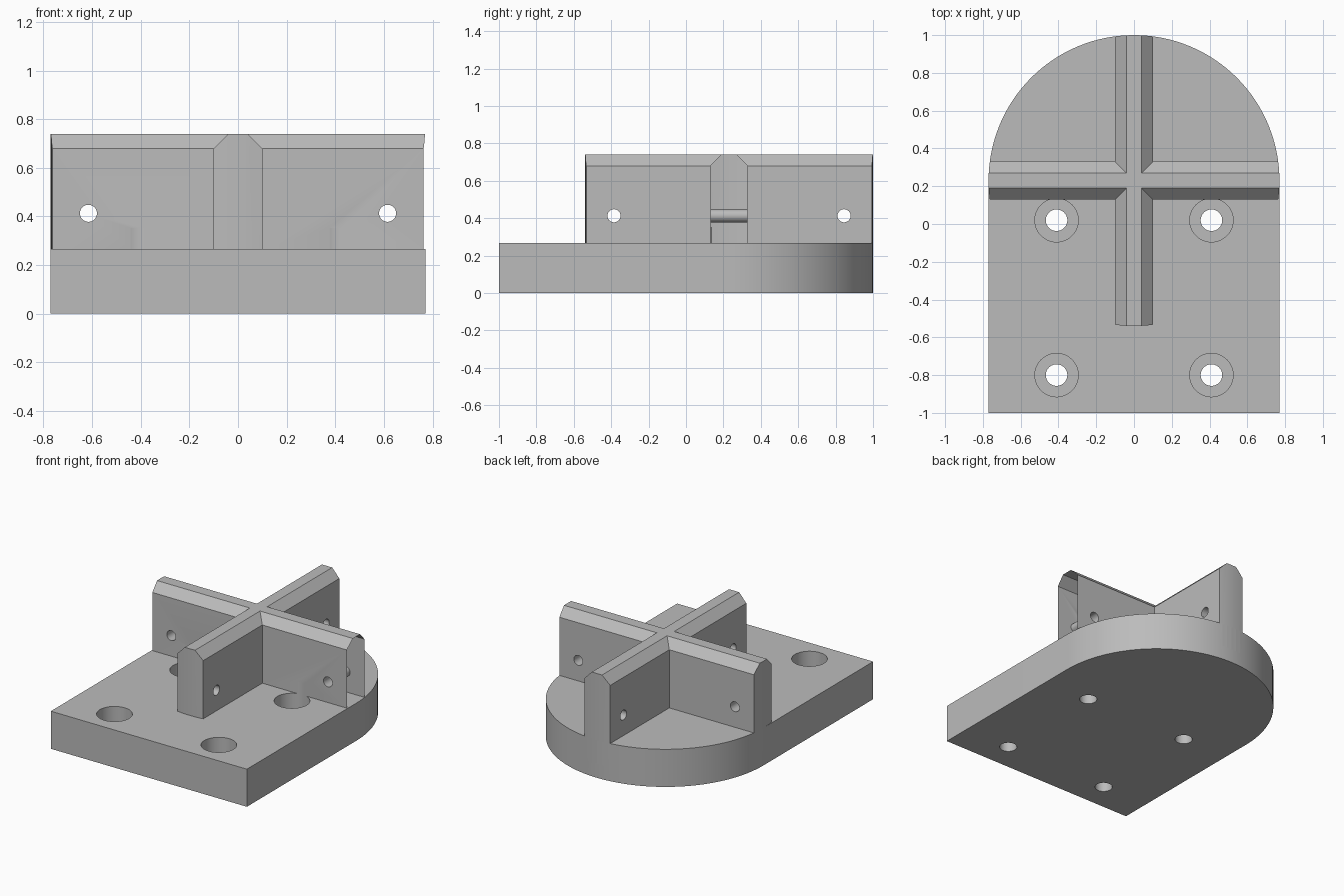
import bpy, bmesh
from math import cos, sin, pi, radians
from mathutils import Matrix

if "Cube" in bpy.data.objects:
    bpy.data.objects.remove(bpy.data.objects["Cube"], do_unlink=True)

R, CY = 0.77, 0.23            # round end radius and centre
BASE_H, TOP = 0.267, 0.74     # base thickness and rib height
ARC = 64                      # segments per half circle

grey = bpy.data.materials.new("plain grey")
grey.use_nodes = True
grey.diffuse_color = (0.5, 0.5, 0.5, 1)
grey.node_tree.nodes["Principled BSDF"].inputs["Base Color"].default_value = (0.5, 0.5, 0.5, 1)


def prism(name, outline, depth, matrix=Matrix()):
    """Extrude a 2D outline along local z, then place it with a matrix."""
    bm = bmesh.new()
    face = bm.faces.new([bm.verts.new((x, y, 0)) for x, y in outline])
    moved = bmesh.ops.extrude_face_region(bm, geom=[face])["geom"]
    bmesh.ops.translate(bm, vec=(0, 0, depth),
                        verts=[v for v in moved if isinstance(v, bmesh.types.BMVert)])
    bmesh.ops.transform(bm, matrix=matrix, verts=bm.verts)
    bmesh.ops.recalc_face_normals(bm, faces=bm.faces)
    mesh = bpy.data.meshes.new(name)
    bm.to_mesh(mesh)
    bm.free()
    mesh.materials.append(grey)
    obj = bpy.data.objects.new(name, mesh)
    bpy.context.collection.objects.link(obj)
    return obj


def arc(radius, cy, steps, count):
    return [(radius * cos(pi * i / steps), cy + radius * sin(pi * i / steps))
            for i in range(count)]


def combine(target, tool, operation):
    """Apply a boolean and remove the tool."""
    mod = target.modifiers.new(operation, 'BOOLEAN')
    mod.operation, mod.object, mod.solver = operation, tool, 'EXACT'
    bpy.context.view_layer.objects.active = target
    bpy.ops.object.modifier_apply(modifier=mod.name)
    bpy.data.objects.remove(tool, do_unlink=True)


def bore(target, radius, depth, matrix):
    combine(target, prism("bore", arc(radius, 0, 24, 48), depth, matrix), 'DIFFERENCE')


# Base plate: straight front, half-round back
body = prism("cross_mount", arc(R, CY, ARC, ARC + 1) + [(-R, -1), (R, -1)], BASE_H)

# Crossed ribs with chamfered tops, trimmed to a round footprint
profile = [(-0.1, 0.1), (0.1, 0.1), (0.1, 0.68), (0.04, TOP), (-0.04, TOP), (-0.1, 0.68)]
centre = Matrix.Translation((0, CY, 0))
along_y = centre @ Matrix.Translation((0, 1, 0)) @ Matrix.Rotation(pi / 2, 4, 'X')
along_x = centre @ Matrix.Rotation(pi / 2, 4, 'Z') @ Matrix.Translation((0, 1, 0)) @ Matrix.Rotation(pi / 2, 4, 'X')
ribs = prism("ribs", profile, 2, along_y)
combine(ribs, prism("rib", profile, 2, along_x), 'UNION')
combine(ribs, prism("trim", arc(R, CY, ARC, 2 * ARC), 1), 'INTERSECT')
combine(body, ribs, 'UNION')

# Counterbored screw holes in the base
for x in (-0.41, 0.41):
    for y in (-0.8, 0.02):
        bore(body, 0.057, 0.5, Matrix.Translation((x, y, -0.1)))
        bore(body, 0.115, 0.5 - BASE_H, Matrix.Translation((x, y, 0.12)))

# Cross holes near the rib ends
for side in (-0.615, 0.615):
    bore(body, 0.035, 0.4, Matrix.Translation((side, CY + 0.2, 0.413)) @ Matrix.Rotation(pi / 2, 4, 'X'))
    bore(body, 0.035, 0.4, Matrix.Translation((-0.2, CY + side, 0.413)) @ Matrix.Rotation(pi / 2, 4, 'Y'))

# Clean flats and smooth the curved walls
bm = bmesh.new()
bm.from_mesh(body.data)
bmesh.ops.remove_doubles(bm, verts=bm.verts, dist=0.0002)
bmesh.ops.dissolve_limit(bm, angle_limit=radians(0.5), verts=bm.verts, edges=bm.edges)
bm.to_mesh(body.data)
bm.free()
bpy.ops.object.select_all(action='DESELECT')
body.select_set(True)
bpy.context.view_layer.objects.active = body
bpy.ops.object.shade_smooth_by_angle(angle=radians(30))
